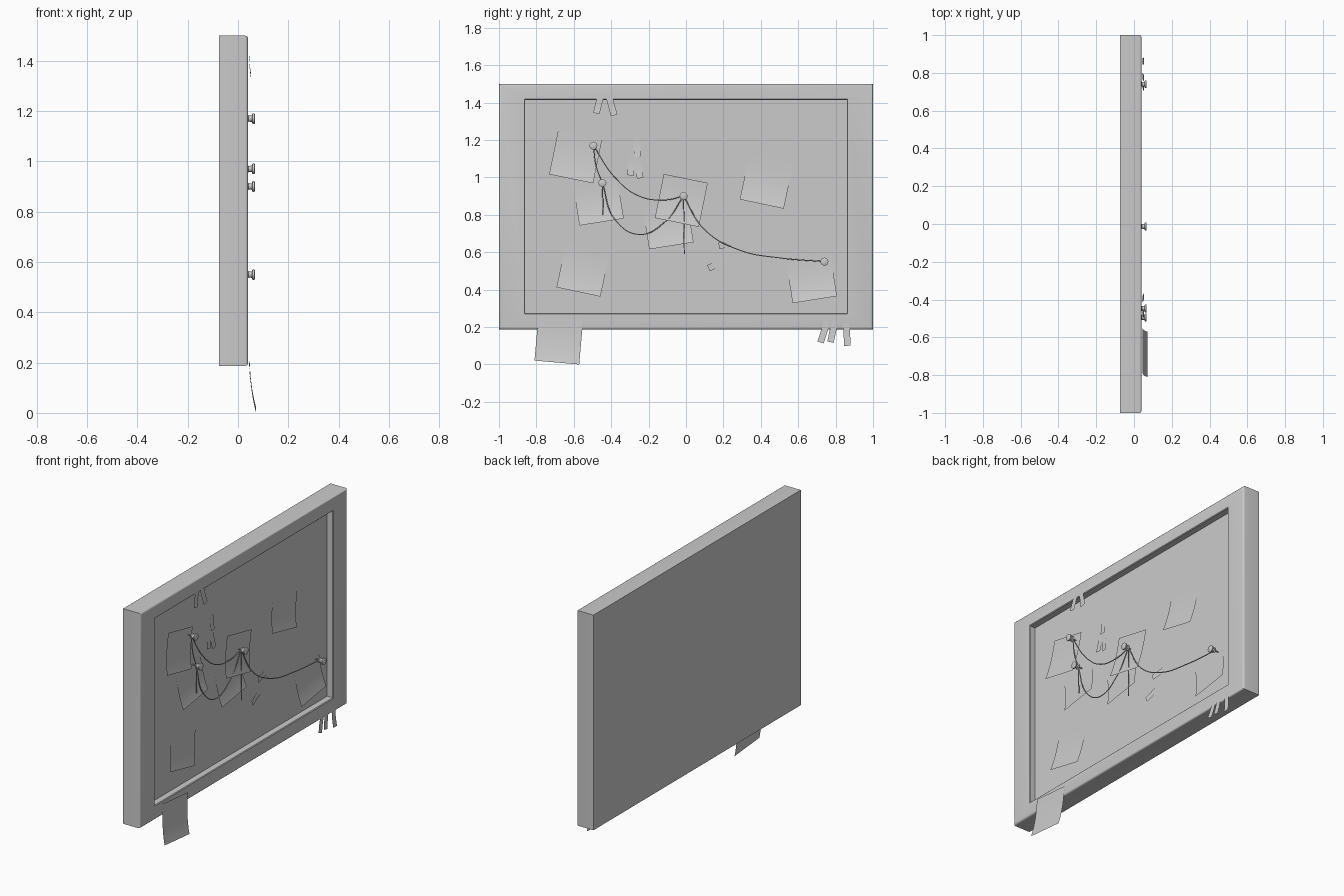
import bpy, bmesh, math
from mathutils import Vector

if "Cube" in bpy.data.objects:
    bpy.data.objects.remove(bpy.data.objects["Cube"])

PANEL = 0.0      # x of the recessed board surface
FRONT = 0.04     # x of the frame front


def add(name, bm, angle=None):
    me = bpy.data.meshes.new(name)
    bm.to_mesh(me)
    bm.free()
    ob = bpy.data.objects.new(name, me)
    bpy.context.collection.objects.link(ob)
    if angle:
        bpy.context.view_layer.objects.active = ob
        ob.select_set(True)
        bpy.ops.object.shade_smooth_by_angle(angle=math.radians(angle))
        ob.select_set(False)
    return ob


def stacked_rects(name, rings):
    """Rings of (x, half width, z low, z high), skinned and capped."""
    bm = bmesh.new()
    loops = []
    for x, h, lo, hi in rings:
        loops.append([bm.verts.new((x, y, z)) for y, z in
                      ((-h, lo), (h, lo), (h, hi), (-h, hi))])
    for a, b in zip(loops, loops[1:]):
        for i in range(4):
            j = (i + 1) % 4
            bm.faces.new((a[i], a[j], b[j], b[i]))
    bm.faces.new(loops[0][::-1])
    bm.faces.new(loops[-1])
    bmesh.ops.recalc_face_normals(bm, faces=bm.faces)
    return add(name, bm, 35)


# board: back, rounded frame edges, recess floor
Z0, Z1, r = 0.187, 1.5, 0.012
rings = [(-0.075, 1.0, Z0, Z1)]
for k in range(5):
    a = math.pi / 2 * k / 4
    d = r * (1 - math.cos(a))
    rings.append((FRONT - r + r * math.sin(a), 1 - d, Z0 + d, Z1 - d))
s = 0.004
rings += [(FRONT, 0.86 + s, 0.275 - s, 1.415 + s),
          (FRONT - s, 0.86, 0.275, 1.415),
          (PANEL, 0.86, 0.275, 1.415)]
stacked_rects("framed_board", rings)


def sheet(name, y, z, w, h, deg, x, lift, n=8):
    """Flat paper whose lower end curls away from the board."""
    bm = bmesh.new()
    a = math.radians(deg)
    rows = []
    for i in range(n + 1):
        t = i / n
        v = h * (0.5 - t)
        rows.append([bm.verts.new((x + lift * t ** 2.5,
                                   y + u * math.cos(a) - v * math.sin(a),
                                   z + u * math.sin(a) + v * math.cos(a)))
                     for u in (-w / 2, w / 2)])
    for p, q in zip(rows, rows[1:]):
        bm.faces.new((p[0], q[0], q[1], p[1]))
    return add(name, bm, 60)


# paper notes: y, z, rotation, x
notes = [(-0.59, 1.11, -11.5, 0.008), (-0.47, 0.88, 9, 0.004),
         (-0.025, 0.877, -11.5, 0.010), (-0.097, 0.753, 9, 0.004),
         (0.43, 0.975, -12, 0.004), (-0.55, 0.505, -12, 0.004),
         (0.67, 0.465, 9, 0.004), (-0.68, 0.13, -5, 0.046)]
for i, (y, z, deg, x) in enumerate(notes):
    sheet(f"paper_note_{i + 1}", y, z, 0.24, 0.24, deg, x, 0.026)

# tape strips: y, z, rotation, x
tapes = [(-0.465, 1.40, -14, 0.044), (-0.40, 1.39, 15, 0.044),
         (0.738, 0.175, -18, 0.044), (0.785, 0.178, -12, 0.044),
         (0.86, 0.16, 3, 0.044),
         (-0.262, 1.17, 2, 0.004), (-0.29, 1.07, -8, 0.004),
         (-0.255, 1.055, 10, 0.004),
         (0.235, 0.645, -80, 0.004), (0.175, 0.54, -65, 0.004)]
for i, (y, z, deg, x) in enumerate(tapes):
    sheet(f"tape_strip_{i + 1}", y, z, 0.035, 0.12, deg, x, 0.008, 5)


# push pins: lathed profile of (x, radius)
PIN = [(0.0, 0.003), (0.034, 0.003), (0.034, 0.016), (0.038, 0.017),
       (0.042, 0.012), (0.055, 0.013), (0.058, 0.021), (0.065, 0.021),
       (0.067, 0.018)]


def pin(name, y, z, n=16):
    bm = bmesh.new()
    loops = [[bm.verts.new((x, y + rad * math.cos(2 * math.pi * k / n),
                            z + rad * math.sin(2 * math.pi * k / n)))
              for k in range(n)] for x, rad in PIN]
    for a, b in zip(loops, loops[1:]):
        for k in range(n):
            m = (k + 1) % n
            bm.faces.new((a[k], a[m], b[m], b[k]))
    bm.faces.new(loops[0][::-1])
    bm.faces.new(loops[-1])
    add(name, bm, 35)


A, B, C, D = (-0.495, 1.17), (-0.447, 0.97), (-0.013, 0.90), (0.74, 0.55)
for i, p in enumerate((A, B, C, D)):
    pin(f"push_pin_{i + 1}", *p)


def string(name, pts):
    cu = bpy.data.curves.new(name, 'CURVE')
    cu.dimensions = '3D'
    cu.bevel_depth = 0.003
    cu.bevel_resolution = 1
    cu.resolution_u = 8
    cu.use_fill_caps = True
    sp = cu.splines.new('BEZIER')
    sp.bezier_points.add(len(pts) - 1)
    for bp, (y, z) in zip(sp.bezier_points, pts):
        bp.co = (0.031, y, z)
        bp.handle_left_type = bp.handle_right_type = 'AUTO'
    ob = bpy.data.objects.new(name, cu)
    bpy.context.collection.objects.link(ob)


# sagging strings between pins, and loose ends
string("string_upper", [A, (-0.38, 1.0), (-0.25, 0.90), (-0.11, 0.88), C])
string("string_lower", [B, (-0.38, 0.775), (-0.25, 0.695), (-0.11, 0.765), C])
string("string_right", [C, (0.10, 0.72), (0.29, 0.61), (0.50, 0.57), D])
string("string_short", [A, (-0.48, 1.06), B])
string("string_end_left", [B, (B[0] + 0.004, 0.80)])
string("string_end_middle", [C, (C[0] + 0.004, 0.59)])
